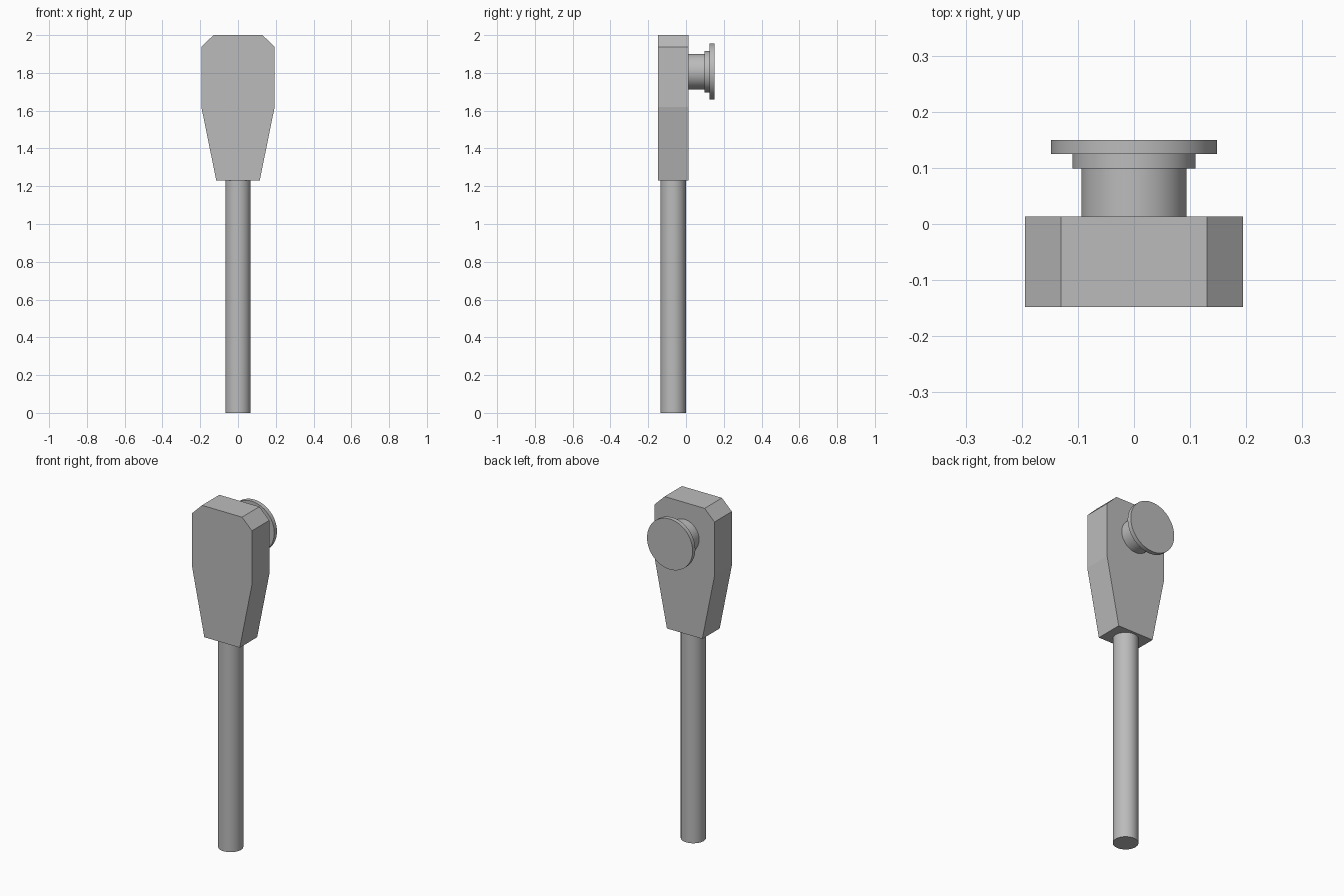
import bpy
import bmesh
import math

cube = bpy.data.objects.get("Cube")
if cube:
    bpy.data.objects.remove(cube, do_unlink=True)

# Single plain grey
grey = bpy.data.materials.new("plain_grey")
grey.use_nodes = True
colour = (0.5, 0.5, 0.5, 1)
grey.diffuse_color = colour
grey.node_tree.nodes["Principled BSDF"].inputs["Base Color"].default_value = colour


def add_object(name, bm):
    bmesh.ops.recalc_face_normals(bm, faces=bm.faces)
    mesh = bpy.data.meshes.new(name)
    bm.to_mesh(mesh)
    bm.free()
    mesh.materials.append(grey)
    obj = bpy.data.objects.new(name, mesh)
    bpy.context.collection.objects.link(obj)
    return obj


def smooth(obj):
    bpy.ops.object.select_all(action="DESELECT")
    obj.select_set(True)
    bpy.context.view_layer.objects.active = obj
    bpy.ops.object.shade_smooth_by_angle(angle=math.radians(30))


def lathe(name, profile, location, tilt=0, sides=64):
    """Spin (radius, height) points about the local z axis."""
    bm = bmesh.new()
    verts = [bm.verts.new((r, 0, h)) for r, h in profile]
    edges = [bm.edges.new(pair) for pair in zip(verts, verts[1:])]
    bmesh.ops.spin(bm, geom=verts + edges, cent=(0, 0, 0), axis=(0, 0, 1),
                   angle=math.tau, steps=sides)
    bmesh.ops.remove_doubles(bm, verts=bm.verts, dist=1e-5)
    bmesh.ops.holes_fill(bm, edges=[e for e in bm.edges if e.is_boundary], sides=0)
    obj = add_object(name, bm)
    obj.location = location
    obj.rotation_euler.x = tilt
    smooth(obj)
    return obj


# Head: tapered, corner-cut outline extruded from front to back
front, back = -0.148, 0.013
half = [(0.115, 1.23), (0.194, 1.62), (0.194, 1.937), (0.13, 2.0)]
outline = half + [(-x, z) for x, z in reversed(half)]
bm = bmesh.new()
face = bm.faces.new([bm.verts.new((x, front, z)) for x, z in outline])
result = bmesh.ops.extrude_face_region(bm, geom=[face], use_keep_orig=True)
moved = [v for v in result["geom"] if isinstance(v, bmesh.types.BMVert)]
bmesh.ops.translate(bm, verts=moved, vec=(0, back - front, 0))
add_object("head", bm)

# Round shaft
lathe("shaft", [(0.067, 0), (0.067, 1.23)], (0, -0.068, 0))

# Stepped knob on the back of the head
lathe("knob", [(0.094, 0), (0.094, 0.086), (0.11, 0.086), (0.11, 0.112),
               (0.148, 0.112), (0.148, 0.137)],
      (0, back, 1.807), tilt=-math.pi / 2)
